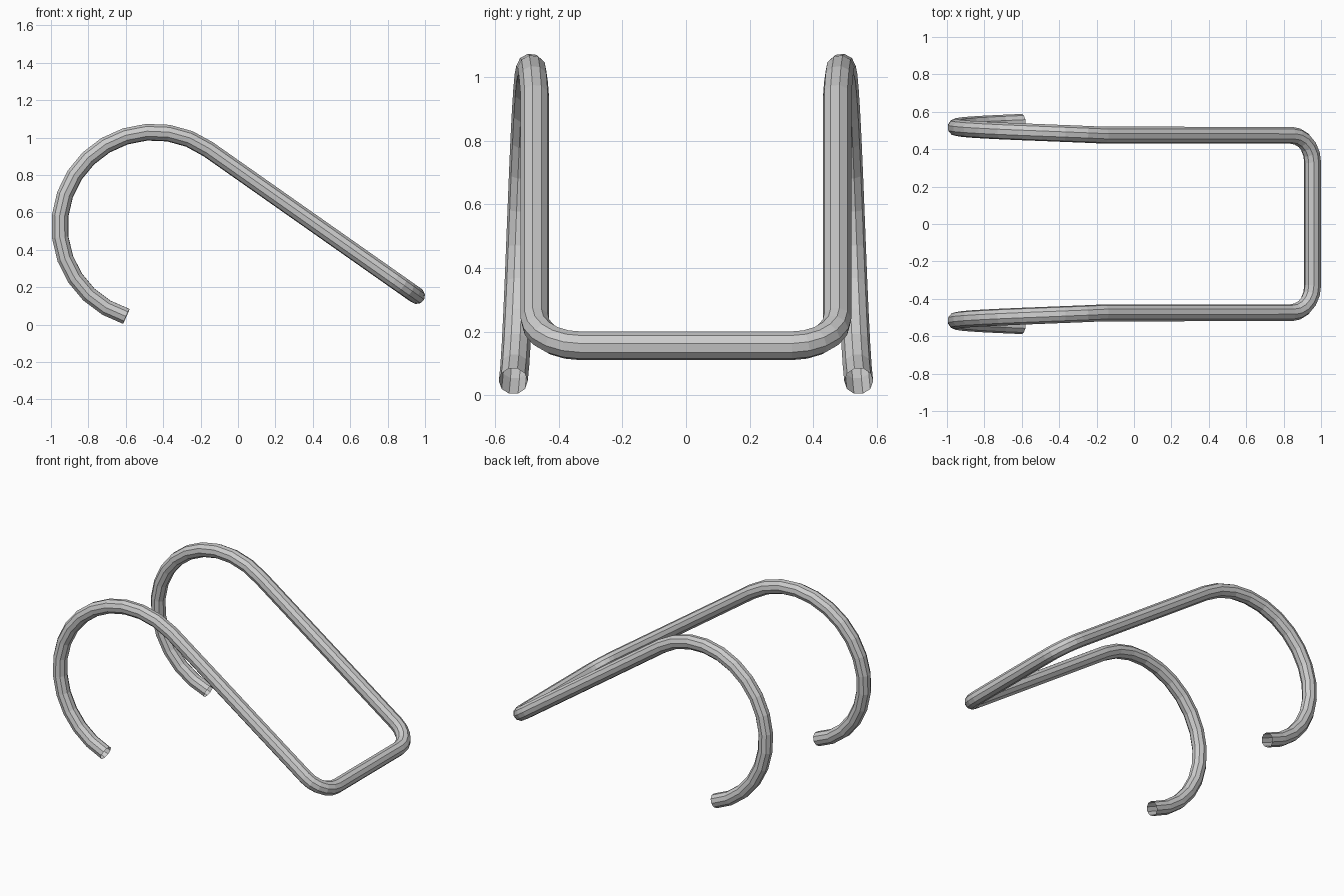
import bpy, bmesh, math
from mathutils import Vector

if "Cube" in bpy.data.objects:
    bpy.data.objects.remove(bpy.data.objects["Cube"])

TUBE, HOOK_R = 0.0455, 0.504
CX, CZ = -0.45, 0.526
Y_ARM, Y_TIP = 0.475, 0.543
A0, A1, STEPS = 253, 54.7, 15

# hook arc from the open tip round to the straight arm, splaying outward at the tip
half = []
for i in range(STEPS + 1):
    t = i / STEPS
    a = math.radians(A0 + (A1 - A0) * t)
    half.append(Vector((CX + HOOK_R * math.cos(a), Y_TIP + (Y_ARM - Y_TIP) * t,
                        CZ + HOOK_R * math.sin(a))))

# rounded corner joining the sloping arm to the cross bar
corner = Vector((0.955, Y_ARM, 0.155))
along = (half[-1] - corner).normalized()
across = Vector((0, -1, 0))
r = 0.145
centre = corner + along * r + across * r
for i in range(6):
    a = math.radians(90 * i / 5)
    half.append(centre - across * r * math.cos(a) - along * r * math.sin(a))

path = half + [Vector((p.x, -p.y, p.z)) for p in reversed(half)]

# sweep a ten-sided open tube along the path
curve = bpy.data.curves.new("path", 'CURVE')
curve.dimensions = '3D'
curve.bevel_depth = TUBE
curve.bevel_resolution = 3
curve.use_fill_caps = False
spline = curve.splines.new('POLY')
spline.points.add(len(path) - 1)
for pt, co in zip(spline.points, path):
    pt.co = (*co, 1)
spline.use_smooth = False
helper = bpy.data.objects.new("path_helper", curve)
bpy.context.collection.objects.link(helper)
bpy.context.view_layer.update()
mesh = bpy.data.meshes.new_from_object(helper.evaluated_get(bpy.context.evaluated_depsgraph_get()))
bpy.data.objects.remove(helper)

# bent wire hook
hook = bpy.data.objects.new("double_hook_tube", mesh)
bpy.context.collection.objects.link(hook)
mesh.shade_flat()
